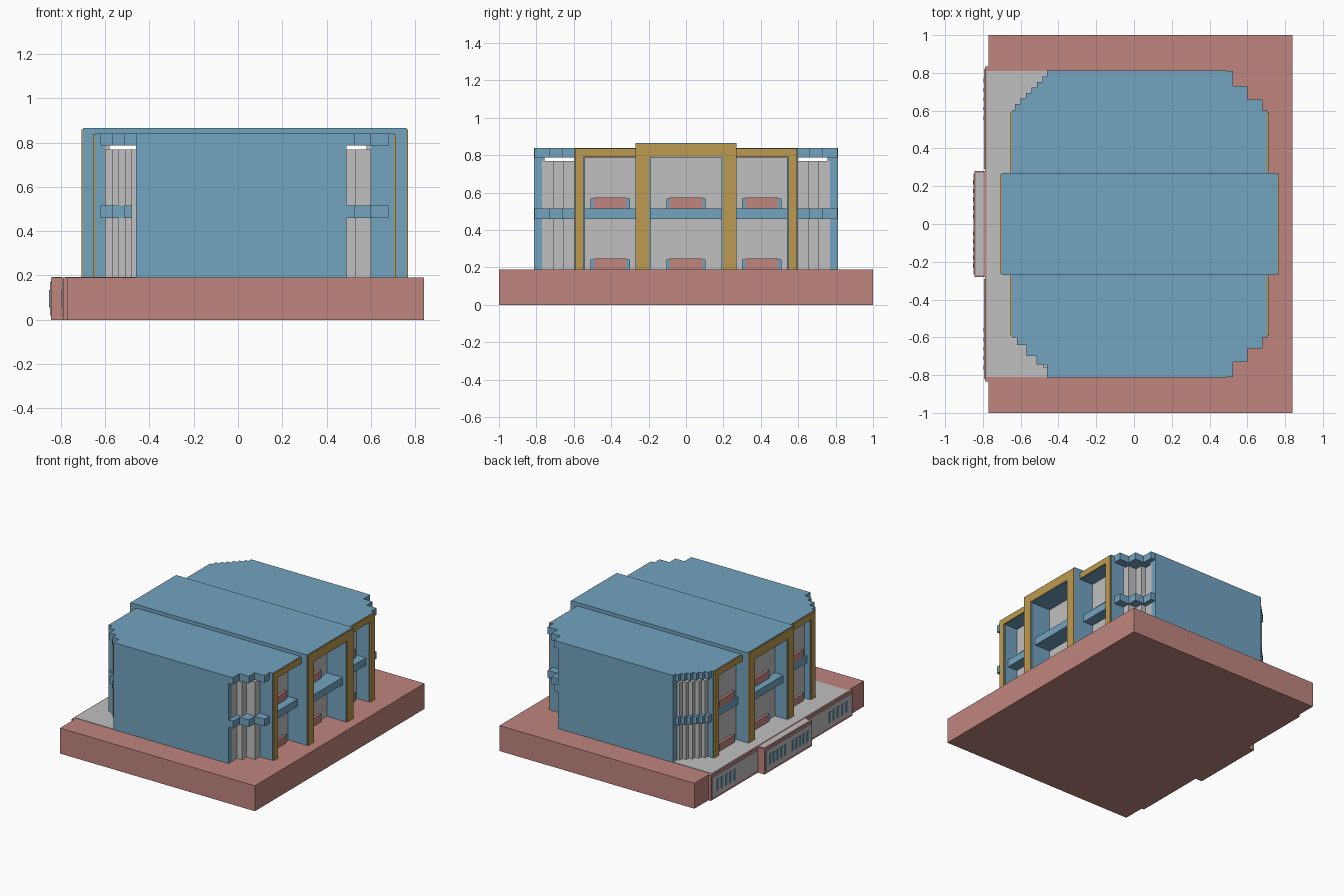
import bpy
import bmesh

cube = bpy.data.objects.get("Cube")
if cube:
    bpy.data.objects.remove(cube, do_unlink=True)


def material(name, rgb):
    m = bpy.data.materials.new(name)
    m.use_nodes = True
    m.diffuse_color = (*rgb, 1)
    m.node_tree.nodes["Principled BSDF"].inputs["Base Color"].default_value = (*rgb, 1)
    return m


BLUE = material("wall_blue", (0.17, 0.37, 0.53))
RED = material("brick_red", (0.53, 0.235, 0.212))
GREY = material("glass_grey", (0.53, 0.53, 0.53))
GOLD = material("trim_gold", (0.51, 0.32, 0.08))


def prism(name, points, z0, z1, mat):
    """Extrude a flat outline from z0 up to z1."""
    bm = bmesh.new()
    face = bm.faces.new([bm.verts.new((x, y, z0)) for x, y in points])
    out = bmesh.ops.extrude_face_region(bm, geom=[face])
    tops = [v for v in out["geom"] if isinstance(v, bmesh.types.BMVert)]
    bmesh.ops.translate(bm, verts=tops, vec=(0, 0, z1 - z0))
    bmesh.ops.recalc_face_normals(bm, faces=bm.faces)
    mesh = bpy.data.meshes.new(name)
    bm.to_mesh(mesh)
    bm.free()
    mesh.materials.append(mat)
    obj = bpy.data.objects.new(name, mesh)
    bpy.context.collection.objects.link(obj)
    return obj


def box(name, xs, ys, zs, mat):
    (x0, x1), (y0, y1) = sorted(xs), sorted(ys)
    return prism(name, [(x0, y0), (x1, y0), (x1, y1), (x0, y1)], *sorted(zs), mat)


def stairs(corners, start):
    """Stepped outline through (x, outer y) pairs, from y = start outwards."""
    pts, y = [], start
    for x, y_next in corners:
        pts += [(x, y), (x, y_next)]
        y = y_next
    return pts


def stepped(name, right, left, sign, zs, mat):
    outline = stairs(right, 0.59) + stairs(left, 0.59)[::-1]
    prism(name, [(x, sign * y) for x, y in outline], *zs, mat)


FLOOR, MID0, MID1, LINTEL, ROOF, CROWN = 0.19, 0.46, 0.515, 0.787, 0.84, 0.866

# Plinth and terrace
box("plinth", (-0.77, 0.84), (-1, 1), (0, FLOOR), RED)
box("terrace_edge", (-0.79, -0.76), (-0.835, 0.835), (0, FLOOR), RED)
box("terrace_step", (-0.845, -0.78), (-0.28, 0.28), (0, FLOOR), RED)
box("terrace_paving", (-0.78, -0.4), (-0.81, 0.81), (0.18, 0.193), GREY)
box("step_paving", (-0.837, -0.795), (-0.27, 0.27), (0.18, 0.193), GREY)


# Grey panels with vertical vent slots on the terrace face
def vent_panel(name, x, ys, groups):
    box(name, (x - 0.004, x), ys, (0.02, 0.17), GREY)
    for first, last, count in groups:
        for i in range(count):
            y = first + (last - first) * i / (count - 1)
            box(name + "_slot", (x - 0.008, x), (y - 0.01, y + 0.01), (0.055, 0.135), BLUE)


vent_panel("terrace_panel_back", -0.79, (0.29, 0.82), [(0.56, 0.76, 5)])
vent_panel("terrace_panel_front", -0.79, (-0.82, -0.29), [(-0.76, -0.56, 5)])
vent_panel("step_panel", -0.845, (-0.265, 0.265), [(0.04, 0.22, 5), (-0.22, -0.05, 5)])

# Stepped end wings: roof, floor band, folded walls and the broad end wall
roof_right = [(0.68, 0.66), (0.60, 0.73), (0.525, 0.81)]
roof_left_front = [(-0.62, 0.64), (-0.57, 0.70), (-0.515, 0.745), (-0.46, 0.81)]
roof_left_back = [(-0.63 + 0.029 * i, 0.635 + 0.029 * i) for i in range(7)]
wall_right = [(0.60, 0.655), (0.53, 0.71), (0.49, 0.77)]
wall_left = [(-0.60 + 0.03 * i, 0.63 + 0.033 * i) for i in range(5)]
for sign, label, roof_left in ((-1, "front", roof_left_front), (1, "back", roof_left_back)):
    stepped(label + "_wing_roof", roof_right, roof_left, sign, (LINTEL, ROOF), BLUE)
    stepped(label + "_wing_band", roof_right, roof_left, sign, (MID0, MID1), BLUE)
    stepped(label + "_wing_folded_wall", wall_right, wall_left, sign, (FLOOR, 0.768), GREY)
    box(label + "_end_wall", (-0.46, 0.49), (sign * 0.757, sign * 0.812), (FLOOR, ROOF), BLUE)

# Main roofs
box("inner_roof", (-0.645, 0.705), (-0.6, 0.6), (LINTEL, ROOF), BLUE)
box("crown_roof", (-0.70, 0.76), (-0.27, 0.27), (LINTEL, CROWN), BLUE)


# Facades with three bays: recessed glass, blue fins, thin gold facings
def facade(label, s, side, mid):
    glass = s * 0.6
    box(label + "_glass", (glass, glass - s * 0.02), (-0.6, 0.6), (FLOOR, LINTEL), GREY)
    gold_side = (s * side, s * (side + 0.009))
    gold_mid = (s * mid, s * (mid + 0.007))
    for t in (-1, 1):
        box(label + "_side_fin", (glass, s * side), (t * 0.54, t * 0.6), (FLOOR, ROOF), BLUE)
        box(label + "_side_fin_facing", gold_side, (t * 0.547, t * 0.594), (FLOOR, ROOF - 0.004), GOLD)
        box(label + "_side_lintel_facing", gold_side, (t * 0.27, t * 0.547),
            (LINTEL + 0.004, ROOF - 0.004), GOLD)
        box(label + "_centre_fin", (glass, s * mid), (t * 0.19, t * 0.27), (FLOOR, CROWN), BLUE)
        box(label + "_centre_fin_facing", gold_mid, (t * 0.197, t * 0.266), (FLOOR, CROWN - 0.006), GOLD)
        box(label + "_side_band", (glass, s * (side - 0.025)), (t * 0.27, t * 0.54), (MID0, MID1), BLUE)
    box(label + "_centre_lintel_facing", gold_mid, (-0.197, 0.197),
        (LINTEL + 0.006, CROWN - 0.006), GOLD)
    box(label + "_centre_band", (glass, s * (mid - 0.03)), (-0.19, 0.19), (MID0, MID1), BLUE)
    # Window sill panels with blue ends on both storeys
    for y in (-0.405, 0, 0.405):
        for z in (FLOOR, MID1):
            box(label + "_sill_ends", (glass, glass + s * 0.016),
                (y - 0.105, y + 0.105), (z, z + 0.054), BLUE)
            box(label + "_sill_panel", (glass, glass + s * 0.02),
                (y - 0.088, y + 0.088), (z, z + 0.058), RED)


facade("left", 1, 0.705, 0.76)
facade("right", -1, 0.645, 0.70)
